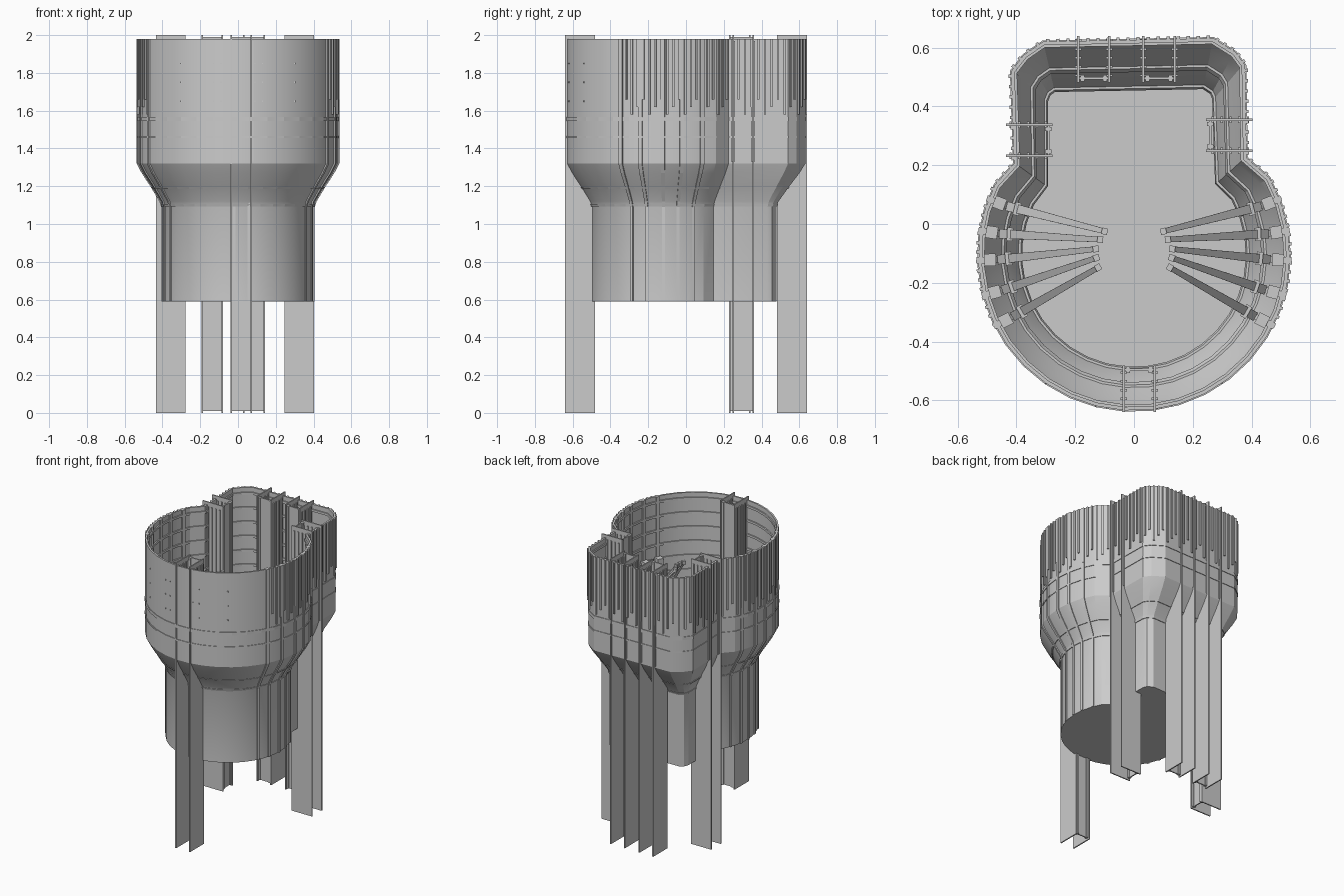
import bpy, bmesh, math
from mathutils import Vector, Matrix

if "Cube" in bpy.data.objects:
    bpy.data.objects.remove(bpy.data.objects["Cube"])

CY = -0.105                       # centre of the round part
TOP, BASE = 1.98, 0.59
# wall profile: height, blend (1 = wide upper outline, 0 = narrow lower outline)
PROFILE = [(BASE, 0), (1.09, 0), (1.12, 0.08), (1.2, 0.45), (1.27, 0.8), (1.32, 1), (TOP, 1)]
BOX_UP = [(0.383, 0.225), (0.378, 0.54), (0.345, 0.585), (0.27, 0.632), (-0.31, 0.62),
          (-0.375, 0.575), (-0.418, 0.52), (-0.408, 0.205)]
BOX_LOW = [(0.295, 0.145), (0.285, 0.43), (0.275, 0.455), (0.24, 0.478), (-0.275, 0.468),
           (-0.3, 0.45), (-0.312, 0.42), (-0.312, 0.135)]


def blend_at(z):
    for (z0, b0), (z1, b1) in zip(PROFILE, PROFILE[1:]):
        if z <= z1:
            return b0 + (b1 - b0) * (z - z0) / (z1 - z0)
    return 1


def radius(z):
    return 0.4 + 0.13 * blend_at(z)


def outline(z, off=0.0):
    """Keyhole outline at height z, moved outward by off."""
    b = blend_at(z)
    pts = [Vector(l).lerp(Vector(u), b) for l, u in zip(BOX_LOW, BOX_UP)]
    n = 25
    for i in range(1, n):
        a = math.radians(143 + (400 - 143) * i / n)
        pts.append(Vector((radius(z) * math.cos(a), CY + radius(z) * math.sin(a))))
    out = []
    for i, p in enumerate(pts):
        e0 = (p - pts[i - 1]).normalized()
        e1 = (pts[(i + 1) % len(pts)] - p).normalized()
        n0, n1 = Vector((e0.y, -e0.x)), Vector((e1.y, -e1.x))
        out.append(p + (n0 + n1) * off / (1 + n0.dot(n1)))
    return out


def finish(bm, name, smooth=False):
    bmesh.ops.recalc_face_normals(bm, faces=bm.faces)
    me = bpy.data.meshes.new(name)
    bm.to_mesh(me)
    bm.free()
    ob = bpy.data.objects.new(name, me)
    bpy.context.collection.objects.link(ob)
    if smooth:
        bpy.context.view_layer.objects.active = ob
        ob.select_set(True)
        bpy.ops.object.shade_smooth_by_angle(angle=math.radians(20))
        ob.select_set(False)
    return ob


def loft(bm, rings, caps=True, loop=False):
    vs = [[bm.verts.new(p) for p in r] for r in rings]
    for a, b in zip(vs, vs[1:] + (vs[:1] if loop else [])):
        for i in range(len(a)):
            j = (i + 1) % len(a)
            bm.faces.new((a[i], a[j], b[j], b[i]))
    if caps and not loop:
        bm.faces.new(vs[0][::-1])
        bm.faces.new(vs[-1])


def ring(z, off):
    return [(p.x, p.y, z) for p in outline(z, off)]


def box(bm, center, size, rot=0.0, base=Matrix()):
    m = base @ Matrix.Translation(center) @ Matrix.Rotation(rot, 4, 'Z') @ Matrix.Diagonal((*size, 1))
    bmesh.ops.create_cube(bm, size=1, matrix=m)


# Hollow shell with a closed floor
bm = bmesh.new()
outer = [ring(z, 0) for z, b in PROFILE]
inner = [ring(z, -0.012) for z, b in reversed(PROFILE[1:])] + [ring(BASE + 0.008, -0.012)]
loft(bm, outer + inner)
finish(bm, "vessel_shell", True)

# Outside hoops and inside ribs
bm = bmesh.new()
for z, h in [(1.555, 0.022), (1.46, 0.01), (1.19, 0.01), (1.1, 0.014)]:
    loft(bm, [ring(z - h / 2, -0.006), ring(z - h / 2, 0.004),
              ring(z + h / 2, 0.004), ring(z + h / 2, -0.006)], loop=True)
finish(bm, "outer_hoops")
bm = bmesh.new()
for z in (1.94, 1.84, 1.74, 1.64, 1.54, 1.44, 1.2, 1.1):
    loft(bm, [ring(z - 0.008, -0.008), ring(z - 0.008, -0.02),
              ring(z + 0.008, -0.02), ring(z + 0.008, -0.008)], loop=True)
finish(bm, "inner_ribs")

# Thin vertical battens round the sides and back of the upper wall
bm = bmesh.new()
pts = outline(TOP)
k = 0
for i, p in enumerate(pts):
    q = pts[(i + 1) % len(pts)]
    d = q - p
    n = max(1, round(d.length / 0.034))
    for j in range(n):
        c = p + d * (j + 0.5) / n
        if c.y < -0.36:
            continue
        k += 1
        h = 0.4 - 0.04 * (k % 3)
        box(bm, (c.x, c.y, TOP - h / 2), (0.011, 0.018, h), math.atan2(d.y, d.x))
finish(bm, "wall_battens")

# Straps following the wall, with arms reaching to the middle
ARMS = [(159, (-0.1, -0.025)), (171, (-0.115, -0.053)), (182, (-0.13, -0.085)),
        (195, (-0.128, -0.115)), (207, (-0.122, -0.148))]


def prism(bm, stations):
    """Sweep of four-point sections."""
    loft(bm, stations)


straps, arms = bmesh.new(), bmesh.new()
for sx in (1, -1):
    for deg, tip in ARMS:
        a = math.radians(deg)
        u = Vector((math.cos(a) * sx, math.sin(a), 0))
        t = Vector((-u.y, u.x, 0))
        mid = Vector((0, CY, 0))
        secs = []
        for z, b in PROFILE:
            r = radius(z)
            w = 0.008 + 0.003 * b
            secs.append([mid + u * (r + o) + t * s + Vector((0, 0, z))
                         for o, s in ((-0.022, -w), (0.006, -w), (0.006, w), (-0.022, w))])
        prism(straps, secs)
        # hinge pad on the inside of the upper wall
        rot = math.atan2(u.y, u.x)
        c = mid + u * 0.495
        box(straps, (c.x, c.y, 1.5), (0.05, 0.042, 0.12), rot)
        # tapered arm
        p0 = mid + u * 0.46 + Vector((0, 0, 1.3))
        p1 = Vector((tip[0] * sx, tip[1], 1.68))
        d = (p1 - p0).normalized()
        side = Vector((-d.y, d.x, 0)).normalized()
        up = d.cross(side)
        prism(arms, [[p + side * w * e + up * 0.006 * f
                      for e, f in ((-1, -1), (1, -1), (1, 1), (-1, 1))]
                     for p, w in ((p0, 0.016), (p1, 0.009))])
        for v, s in ((p1, (0.02, 0.022, 0.025)), (p0 + d * 0.05, (0.022, 0.045, 0.02))):
            box(arms, v, s, math.atan2(d.y, d.x))
finish(straps, "wall_straps")
finish(arms, "inner_arms")


# Full-height pillars: two plates, joined by a web on the inner side
def pillar(name, x, y, rot, gap, depth=0.158):
    """x, y = middle of the outer edge; local +y points inward."""
    bm = bmesh.new()
    m = Matrix.Translation((x, y, 0)) @ Matrix.Rotation(math.radians(rot), 4, 'Z')
    for s in (-1, 1):
        box(bm, (s * gap / 2, depth / 2, 1), (0.008, depth, 2), base=m)
        for i in range(5):                       # ribs on the upper part
            box(bm, (s * gap / 2, 0.015 + i * 0.03, 1.65), (0.022, 0.008, 0.64), base=m)
        box(bm, (s * gap * 0.36, depth - 0.014, 1), (0.014, 0.022, 1.98), base=m)
    box(bm, (0, depth - 0.014, 1), (gap, 0.008, 1.98), base=m)
    finish(bm, name)


pillar("front_pillar", 0.018, -0.64, 0, 0.106)
pillar("back_pillar_left", -0.137, 0.64, 180, 0.106)
pillar("back_pillar_right", 0.085, 0.64, 180, 0.108)
pillar("left_pillar", -0.435, 0.285, -90, 0.106)
pillar("right_pillar", 0.403, 0.302, 90, 0.106)

# Rivets on the front wall
bm = bmesh.new()
for sx in (-1, 1):
    for dx in (0.09, 0.13, 0.3):
        for z in (1.65, 1.75, 1.85):
            y = CY - math.sqrt(0.528 ** 2 - dx * dx)
            box(bm, (sx * dx, y, z), (0.007, 0.008, 0.007))
finish(bm, "wall_rivets")
